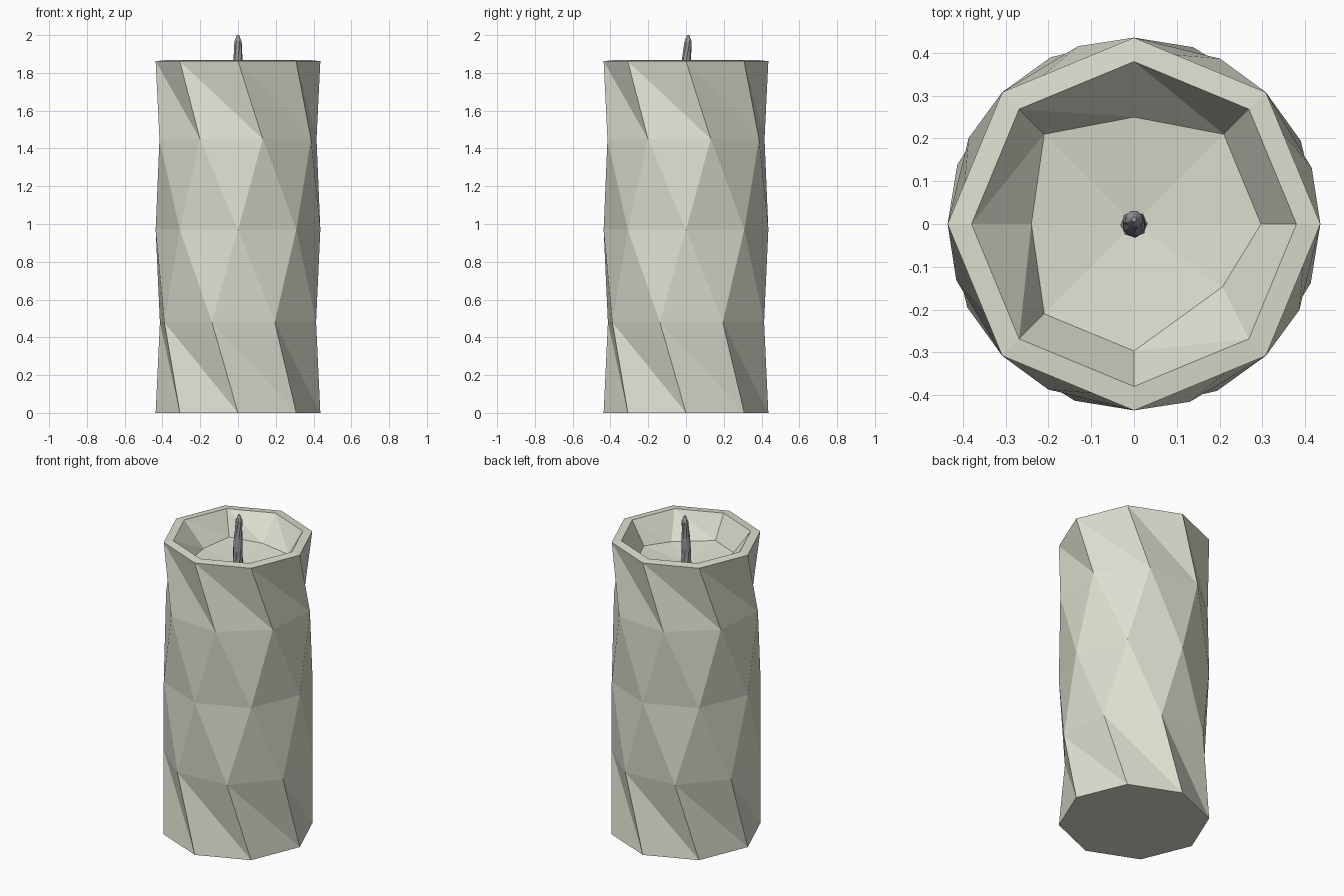
import bpy, bmesh
from math import radians, sin, cos

if "Cube" in bpy.data.objects:
    bpy.data.objects.remove(bpy.data.objects["Cube"])


def material(name, color):
    m = bpy.data.materials.new(name)
    m.diffuse_color = color
    m.use_nodes = True
    m.node_tree.nodes["Principled BSDF"].inputs["Base Color"].default_value = m.diffuse_color
    return m


def ring(bm, radii, z, turn=0, centre=(0, 0)):
    """Eight-sided ring; radii is cycled around the ring."""
    out = []
    for i in range(8):
        a = radians(45 * i + turn)
        r = radii[i % len(radii)]
        out.append(bm.verts.new((centre[0] + r * cos(a), centre[1] + r * sin(a), z)))
    return out


def bridge(bm, low, high, flip):
    """Join two rings with triangles; flip picks the diagonal."""
    for i in range(8):
        a, b = low[i], low[(i + 1) % 8]
        c, d = high[(i + 1) % 8], high[i]
        tris = ((a, b, d), (b, c, d)) if flip else ((a, b, c), (a, c, d))
        for t in tris:
            bm.faces.new(t)


def finish(bm, name, mat):
    bmesh.ops.recalc_face_normals(bm, faces=bm.faces)
    mesh = bpy.data.meshes.new(name)
    bm.to_mesh(mesh)
    bm.free()
    mesh.materials.append(mat)
    obj = bpy.data.objects.new(name, mesh)
    bpy.context.collection.objects.link(obj)
    return obj


# Candle body: twisting faceted octagonal column
R = 0.436
bm = bmesh.new()
r0 = ring(bm, [R], 0.0)
r1 = ring(bm, [R], 0.48, -18.5)
r2 = ring(bm, [R], 0.97)
r3 = ring(bm, [R], 1.45, 17.5)
r4 = ring(bm, [R], 1.862)
bm.faces.new(r0[::-1])
bridge(bm, r0, r1, True)     # creased band
# Convex bands: each ring vertex joins its two nearest neighbours
for low, high in ((r1, r2), (r2, r3)):
    for i in range(8):
        j = (i + 1) % 8
        # lower vertex j sits just behind upper vertex j, ahead of upper i
        bm.faces.new((low[i], low[j], high[i]))
        bm.faces.new((low[j], high[j], high[i]))
bridge(bm, r3, r4, True)     # creased band

# Rim, sloping well and shallow dished floor around the wick
lip = ring(bm, [0.38], 1.868)
floor_edge = ring(bm, [0.297, 0.297, 0.25, 0.297, 0.24, 0.297, 0.297, 0.25], 1.725)
floor_edge[7].co = (0.207, -0.147, 1.72)
bridge(bm, r4, lip, False)
bridge(bm, lip, floor_edge, True)
middle = bm.verts.new((0, 0, 1.69))
for i in range(8):
    bm.faces.new((floor_edge[i], floor_edge[(i + 1) % 8], middle))
finish(bm, "candle_body", material("wax", (0.73, 0.73, 0.63, 1)))

# Wick: thin, slightly leaning and pointed
bm = bmesh.new()
profile = [(0.033, 1.67, 0.0), (0.028, 1.78, -0.002), (0.024, 1.87, 0.002),
           (0.021, 1.965, 0.011), (0.006, 2.0, 0.011)]
rings = [ring(bm, [r], z, 22.5 * (k % 2), (0, y)) for k, (r, z, y) in enumerate(profile)]
for low, high in zip(rings, rings[1:]):
    bridge(bm, low, high, False)
bm.faces.new(rings[0][::-1])
bm.faces.new(rings[-1])
finish(bm, "wick", material("wick_grey", (0.32, 0.31, 0.34, 1)))
